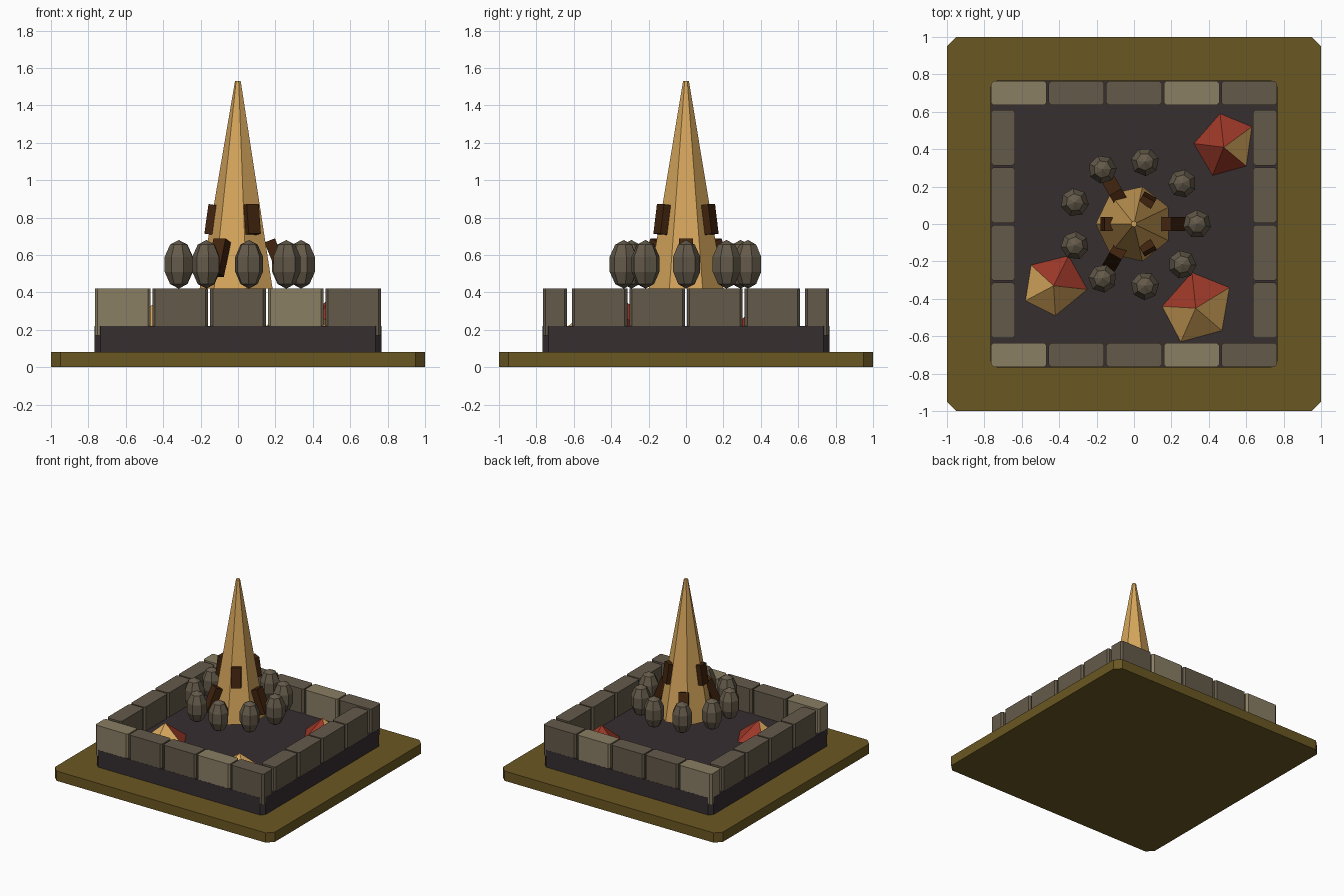
import bpy, bmesh, math
from mathutils import Matrix, Vector

if "Cube" in bpy.data.objects:
    bpy.data.objects.remove(bpy.data.objects["Cube"])


def material(name, rgb):
    lin = [(c / 255 / 12.92) if c < 11 else ((c / 255 + 0.055) / 1.055) ** 2.4 for c in rgb]
    m = bpy.data.materials.new(name)
    m.diffuse_color = (*lin, 1)
    m.use_nodes = True
    m.node_tree.nodes["Principled BSDF"].inputs["Base Color"].default_value = m.diffuse_color
    return m


OLIVE = material("olive_ground", (106, 87, 34))
DARK = material("dark_floor", (54, 46, 48))
STONE = material("grey_stone", (100, 90, 74))
PALE = material("pale_stone", (138, 126, 100))
TAN = material("tan_wood", (214, 166, 92))
BROWN = material("dark_brown", (66, 36, 14))
RED = material("red_cloth", (156, 56, 40))
PEBBLE = material("pebble_grey", (100, 90, 74))


def finish(bm, name, *mats):
    bmesh.ops.recalc_face_normals(bm, faces=bm.faces)
    me = bpy.data.meshes.new(name)
    bm.to_mesh(me)
    bm.free()
    for m in mats:
        me.materials.append(m)
    ob = bpy.data.objects.new(name, me)
    bpy.context.collection.objects.link(ob)
    return ob


def slab(name, cx, cy, sx, sy, z0, z1, chamfer, mat):
    """Box whose four upright edges are chamfered."""
    bm = bmesh.new()
    bmesh.ops.create_cube(bm, size=1, matrix=Matrix.Translation((cx, cy, (z0 + z1) / 2))
                          @ Matrix.Diagonal((sx, sy, z1 - z0, 1)))
    upright = [e for e in bm.edges if abs(e.verts[0].co.z - e.verts[1].co.z) > 0.01]
    bmesh.ops.bevel(bm, geom=upright, offset=chamfer, segments=1, affect='EDGES')
    return finish(bm, name, mat)


# ground plate and raised floor
slab("ground_plate", 0, 0, 2, 2, 0, 0.08, 0.05, OLIVE)
slab("raised_floor", 0, 0, 1.532, 1.532, 0.08, 0.22, 0.03, DARK)

# wall of stone blocks: five front and back, four on each side
STEP, LEN, DEP = 0.308, 0.297, 0.13
for side, s in (("front", -1), ("back", 1)):
    for i in range(5):
        slab(f"{side}_block_{i}", (i - 2) * STEP, s * 0.7, LEN, DEP, 0.17, 0.42, 0.014,
             PALE if i % 3 == 0 else STONE)
for side, s in (("left", -1), ("right", 1)):
    for i in range(4):
        slab(f"{side}_block_{i}", s * 0.7, (i - 1.5) * STEP, DEP, LEN, 0.17, 0.42, 0.014, STONE)

# seven-sided spire
bm = bmesh.new()
bmesh.ops.create_cone(bm, cap_ends=True, segments=7, radius1=0.205, radius2=0.016, depth=1.11)
ang = math.pi - math.atan2(bm.verts[0].co.y, bm.verts[0].co.x) if hasattr(bm.verts, "ensure_lookup_table") and not bm.verts.ensure_lookup_table() else 0
bm.transform(Matrix.Translation((0, 0, 0.975)) @ Matrix.Rotation(ang, 4, 'Z'))
finish(bm, "spire", TAN)


def strut(name, angle, r, z, length, thick, tilt):
    """Small plank leaning on the spire, its foot outward."""
    bm = bmesh.new()
    bmesh.ops.create_cube(bm, size=1, matrix=Matrix.Rotation(math.radians(angle), 4, 'Z')
                          @ Matrix.Translation((r, 0, z))
                          @ Matrix.Rotation(math.radians(-tilt), 4, 'Y')
                          @ Matrix.Diagonal((thick, 0.075, length, 1)))
    finish(bm, name, BROWN)


# lower and upper planks around the spire
for i in range(3):
    strut(f"lower_plank_{i}", 120 * i, 0.207, 0.585, 0.2, 0.06, 22)
    strut(f"upper_plank_{i}", 60 + 120 * i, 0.148, 0.79, 0.16, 0.042, 8)

# ring of nine egg-shaped stones
for i in range(9):
    a = math.radians(40 * i)
    bm = bmesh.new()
    bmesh.ops.create_uvsphere(bm, u_segments=7, v_segments=5, radius=1)
    bm.transform(Matrix.Translation((0.337 * math.cos(a), 0.337 * math.sin(a), 0.55))
                 @ Matrix.Rotation(a, 4, 'Z') @ Matrix.Diagonal((0.08, 0.08, 0.13, 1)))
    finish(bm, f"ring_stone_{i}", PEBBLE)

# irregular five-sided heaps: apex, rim going clockwise, faces coloured red
heaps = [
    ((0.48, 0.41), [(0.46, 0.59), (0.63, 0.52), (0.60, 0.31), (0.42, 0.26), (0.32, 0.43)], (0, 2, 3, 4)),
    ((-0.43, -0.33), [(-0.55, -0.22), (-0.35, -0.17), (-0.25, -0.35), (-0.42, -0.49), (-0.58, -0.41)], (0, 1)),
    ((0.33, -0.45), [(0.31, -0.26), (0.51, -0.34), (0.47, -0.57), (0.25, -0.63), (0.15, -0.44)], (0, 4)),
]
for n, (apex, rim, reds) in enumerate(heaps):
    bm = bmesh.new()
    top = bm.verts.new((*apex, 0.36))
    ring = [bm.verts.new((*p, 0.22)) for p in rim]
    for i in range(5):
        f = bm.faces.new((top, ring[(i + 1) % 5], ring[i]))
        f.material_index = 0 if i in reds else 1
    bm.faces.new(ring)
    finish(bm, f"heap_{n}", RED, TAN)
